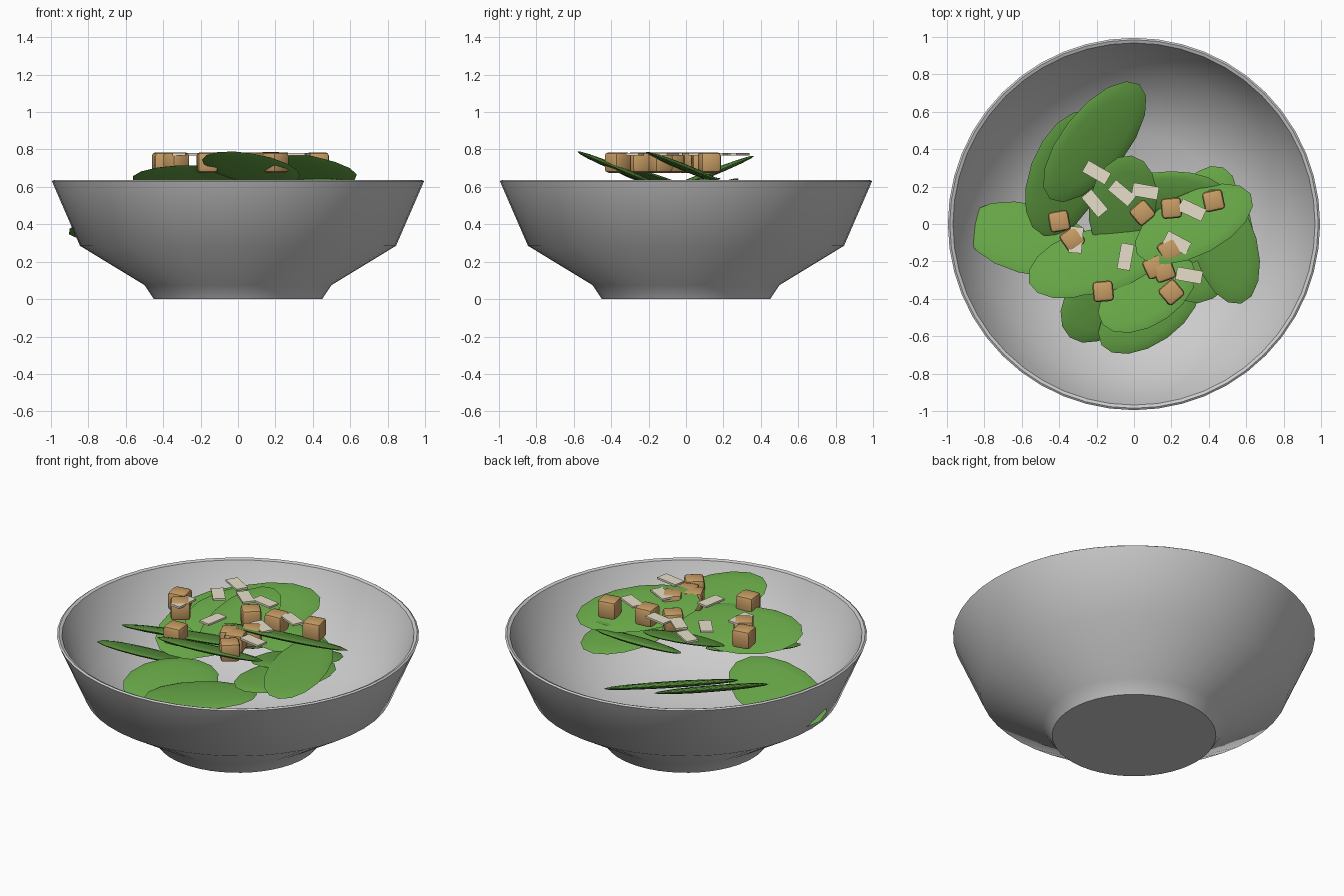
import bpy, bmesh, math
from mathutils import Vector, Matrix

if "Cube" in bpy.data.objects:
    bpy.data.objects.remove(bpy.data.objects["Cube"])


def material(name, rgb):
    m = bpy.data.materials.new(name)
    m.diffuse_color = (*rgb, 1)
    m.use_nodes = True
    m.node_tree.nodes["Principled BSDF"].inputs["Base Color"].default_value = m.diffuse_color
    return m


def make(name, bm, mat=None, angle=None):
    mesh = bpy.data.meshes.new(name)
    bm.to_mesh(mesh)
    bm.free()
    ob = bpy.data.objects.new(name, mesh)
    bpy.context.collection.objects.link(ob)
    if mat:
        mesh.materials.append(mat)
    if angle:
        bpy.ops.object.select_all(action='DESELECT')
        ob.select_set(True)
        bpy.context.view_layer.objects.active = ob
        bpy.ops.object.shade_smooth_by_angle(angle=math.radians(angle))
    return ob


green = material("leaf_green", (0.13, 0.37, 0.06))
toast = material("toasted_bread", (0.58, 0.34, 0.13))
cream = material("cheese_cream", (0.80, 0.74, 0.58))

# Bowl: closed profile spun around z
profile = [(0, 0), (0.45, 0), (0.50, 0.075), (0.845, 0.285), (0.995, 0.63),
           (0.985, 0.637), (0.968, 0.63), (0.82, 0.30), (0.48, 0.10), (0, 0.07)]
bm = bmesh.new()
vs = [bm.verts.new((r, 0, z)) for r, z in profile]
es = [bm.edges.new(p) for p in zip(vs, vs[1:])]
bmesh.ops.spin(bm, geom=vs + es, cent=(0, 0, 0), axis=(0, 0, 1),
               angle=math.tau, steps=48)
bmesh.ops.remove_doubles(bm, verts=bm.verts, dist=1e-4)
bmesh.ops.recalc_face_normals(bm, faces=bm.faces)
make("bowl", bm, angle=40)

# Leaves: x, y, z, yaw, slope in x, slope in y, half length, half width
leaves = [
    (-0.36, 0.27, 0.50, 70, -0.32, 0.32, 0.36, 0.21),
    (-0.21, 0.44, 0.55, 52, -0.30, 0.32, 0.39, 0.19),
    (-0.56, -0.08, 0.40, -15, 0.05, -0.40, 0.36, 0.20),
    (-0.27, -0.21, 0.645, 20, 0.10, -0.40, 0.31, 0.18),
    (-0.10, -0.18, 0.65, 25, 0.05, -0.35, 0.33, 0.17),
    (-0.17, -0.40, 0.45, 50, -0.20, 0.25, 0.27, 0.19),
    (0.08, -0.47, 0.46, 35, 0.0, 0.05, 0.31, 0.17),
    (0.07, -0.37, 0.70, 35, 0.0, -0.42, 0.30, 0.18),
    (0.49, -0.12, 0.60, -75, 0.0, 0.15, 0.32, 0.17),
    (0.42, -0.15, 0.55, 60, 0.0, 0.05, 0.30, 0.18),
    (0.32, 0.00, 0.70, 28, 0.02, -0.42, 0.35, 0.18),
    (0.20, 0.17, 0.60, 0, 0.0, 0.38, 0.28, 0.12),
    (0.36, 0.05, 0.56, 65, 0.05, -0.15, 0.28, 0.17),
    (-0.06, 0.10, 0.66, 80, 0.0, 0.40, 0.29, 0.18),
]
for i, (x, y, z, yaw, gx, gy, hl, hw) in enumerate(leaves):
    n = Vector((-gx, -gy, 1)).normalized()
    a = math.radians(yaw)
    cx, sy = math.cos(a), math.sin(a)
    u = Vector((cx, sy, gx * cx + gy * sy)).normalized()
    rot = Matrix((u, n.cross(u), n)).transposed().to_4x4()
    bm = bmesh.new()
    bmesh.ops.create_uvsphere(bm, u_segments=16, v_segments=8, radius=1)
    bm.transform(Matrix.Translation((x, y, z)) @ rot @ Matrix.Diagonal((hl, hw, 0.018, 1)))
    make(f"leaf_{i + 1}", bm, green, 30)

# Croutons: bevelled cubes resting at one level
croutons = [(-0.40, 0.015, 10), (-0.33, -0.08, 35), (0.045, 0.06, 40),
            (0.20, 0.085, 5), (0.425, 0.125, 12), (-0.165, -0.36, 5),
            (0.20, -0.365, 40), (0.16, -0.25, 20), (0.19, -0.14, 30), (0.11, -0.23, 25)]
for i, (x, y, yaw) in enumerate(croutons):
    bm = bmesh.new()
    bmesh.ops.create_cube(bm, size=0.11)
    bmesh.ops.bevel(bm, geom=bm.edges[:], offset=0.02, segments=2,
                    profile=0.5, affect='EDGES')
    bm.transform(Matrix.Translation((x, y, 0.73)) @ Matrix.Rotation(math.radians(yaw), 4, 'Z'))
    make(f"crouton_{i + 1}", bm, toast, 40)

# Cheese shavings: thin flat slabs
shavings = [(-0.20, 0.275, -30), (-0.21, 0.11, -50), (-0.065, 0.165, -40),
            (0.06, 0.175, -10), (0.31, 0.075, -25), (0.23, -0.10, -28),
            (0.295, -0.275, -10), (-0.045, -0.175, 80), (-0.31, -0.085, 85)]
for i, (x, y, yaw) in enumerate(shavings):
    bm = bmesh.new()
    bmesh.ops.create_cube(bm, size=1)
    bm.transform(Matrix.Translation((x, y, 0.775)) @ Matrix.Rotation(math.radians(yaw), 4, 'Z')
                 @ Matrix.Diagonal((0.14, 0.07, 0.012, 1)))
    make(f"cheese_shaving_{i + 1}", bm, cream)
